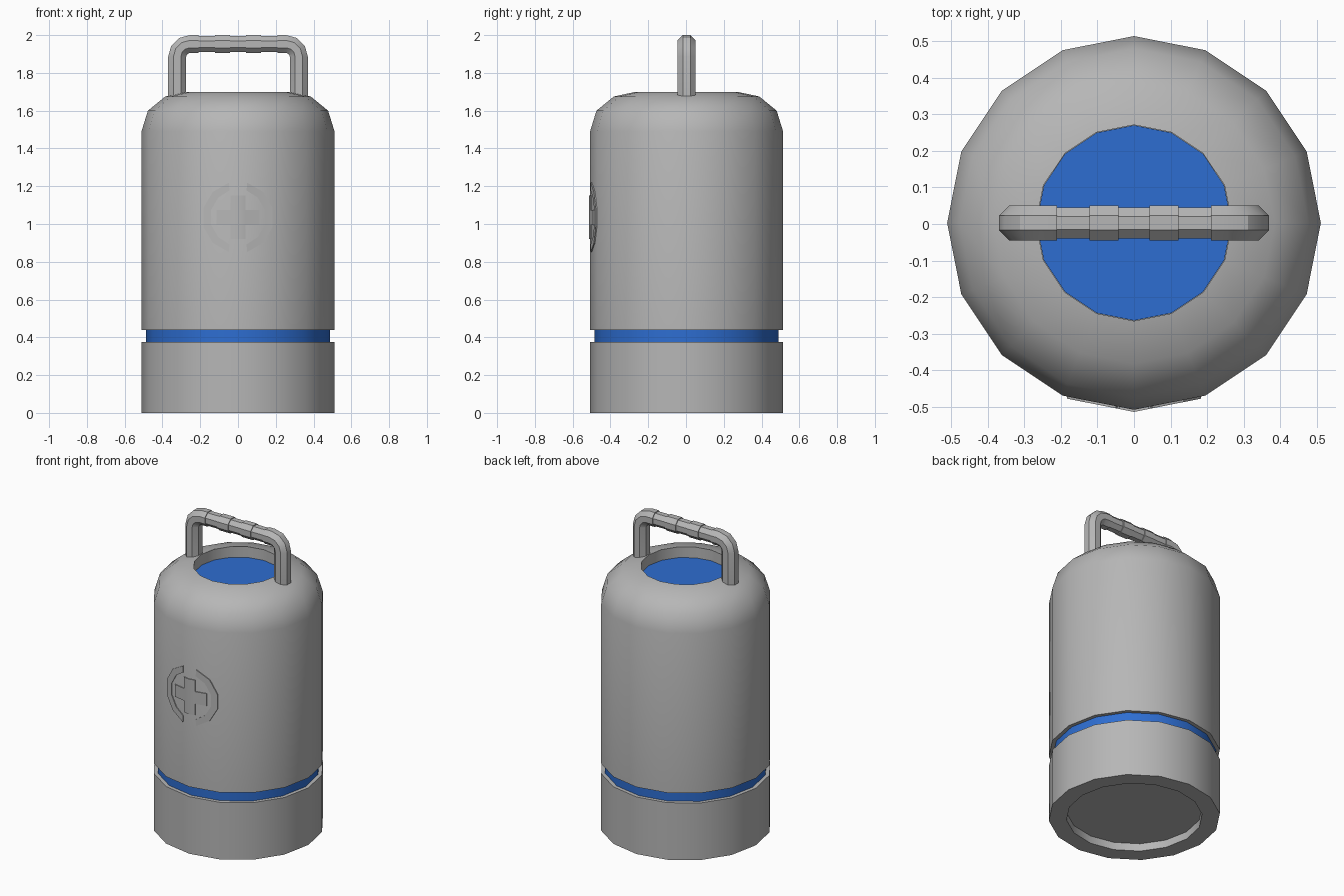
import bpy, bmesh
from math import sin, cos, radians, pi

old = bpy.data.objects.get("Cube")
if old:
    bpy.data.objects.remove(old, do_unlink=True)

CY = 0.003        # y of the canister axis
R = 0.511         # body radius
SIDES = 16


def material(name, rgb):
    m = bpy.data.materials.new(name)
    m.use_nodes = True
    m.diffuse_color = (*rgb, 1)
    m.node_tree.nodes["Principled BSDF"].inputs["Base Color"].default_value = (*rgb, 1)
    return m


GREY = material("grey metal", (0.47, 0.47, 0.47))
BLUE = material("blue glow", (0.027, 0.155, 0.64))


def finish(name, bm, mat, angle):
    bmesh.ops.recalc_face_normals(bm, faces=bm.faces)
    me = bpy.data.meshes.new(name)
    bm.to_mesh(me)
    bm.free()
    me.materials.append(mat)
    ob = bpy.data.objects.new(name, me)
    bpy.context.collection.objects.link(ob)
    ob.location.y = CY
    bpy.ops.object.select_all(action='DESELECT')
    ob.select_set(True)
    bpy.context.view_layer.objects.active = ob
    bpy.ops.object.shade_smooth_by_angle(angle=radians(angle))
    return ob


def bridge(bm, a, b):
    n = len(a)
    for i in range(n):
        bm.faces.new((a[i], a[(i + 1) % n], b[(i + 1) % n], b[i]))


def lathe(name, profile, mat, angle=40):
    """Turn a closed outline of (radius, z) points; both ends are capped."""
    bm = bmesh.new()
    rings = [[bm.verts.new((r * cos(2 * pi * i / SIDES), r * sin(2 * pi * i / SIDES), z))
              for i in range(SIDES)] for r, z in profile]
    for a, b in zip(rings, rings[1:]):
        bridge(bm, a, b)
    bm.faces.new(rings[0])
    bm.faces.new(rings[-1])
    return finish(name, bm, mat, angle)


# Canister: recessed foot, glowing band, domed shell and sunken window
lathe("base", [(0.405, 0.05), (0.405, 0), (R, 0), (R, 0.375), (0.47, 0.375)], GREY)
lathe("glow_band", [(0.487, 0.37), (0.487, 0.445)], BLUE)
lathe("shell", [(0.47, 0.44), (R, 0.44), (R, 1.49), (0.477, 1.60), (0.385, 1.675),
                (0.268, 1.70), (0.268, 1.625)], GREY)
lathe("top_window", [(0.267, 1.62), (0.267, 1.63)], BLUE)

# Handle: octagonal tube, stations are (x, z, direction, radius)
TUBE = 0.0514
GRIP = TUBE * 0.89
BEND = 0.067
BEND_X, BEND_Z = 0.255, 1.8855
half = [(BEND_X + BEND, 1.65, 0, TUBE)]
for a in (0, 30, 60, 90):
    t = radians(a)
    half.append((BEND_X + BEND * cos(t), BEND_Z + BEND * sin(t), t, TUBE))
bar_z = BEND_Z + BEND
for x, before, after in ((0.21, TUBE, GRIP), (0.122, GRIP, TUBE), (0.042, TUBE, GRIP)):
    half += [(x, bar_z, pi / 2, before), (x, bar_z, pi / 2, after)]
stations = half + [(-x, z, pi - t, r) for x, z, t, r in reversed(half)]

bm = bmesh.new()
rings = []
for x, z, t, r in stations:
    ring = []
    for k in range(8):
        p = pi / 8 + k * pi / 4
        out = r * cos(p)
        ring.append(bm.verts.new((x + out * cos(t), r * sin(p), z + out * sin(t))))
    rings.append(ring)
for a, b in zip(rings, rings[1:]):
    bridge(bm, a, b)
bm.faces.new(rings[0])
bm.faces.new(rings[-1])
finish("handle", bm, GREY, 30)


# Front emblem: raised plates that follow the two front facets
def plate(name, outline, raise_by=0.006, mid_z=1.035):
    slope = R * (1 - cos(pi / 8)) / (R * sin(pi / 8))
    bm = bmesh.new()
    layers = [[bm.verts.new((x, -R + slope * x - d, mid_z + z)) for x, z in outline]
              for d in (-0.004, raise_by)]
    n = len(outline)
    for i in range(n):
        j = (i + 1) % n
        if outline[i][0] or outline[j][0]:      # leave the mirror seam open
            bm.faces.new((layers[0][i], layers[0][j], layers[1][j], layers[1][i]))
    for layer in layers:
        bm.faces.new(layer)
    ob = finish(name, bm, GREY, 20)
    ob.modifiers.new("mirror", 'MIRROR')


L, W = 0.115, 0.04
plate("front_cross", [(0, L), (W, L), (W, W), (L, W), (L, -W), (W, -W), (W, -L), (0, -L)])


def arc(r):
    return [(max(0.045, r * sin(radians(a))), r * cos(radians(a))) for a in range(15, 180, 30)]


plate("front_ring", arc(0.19) + arc(0.148)[::-1])
